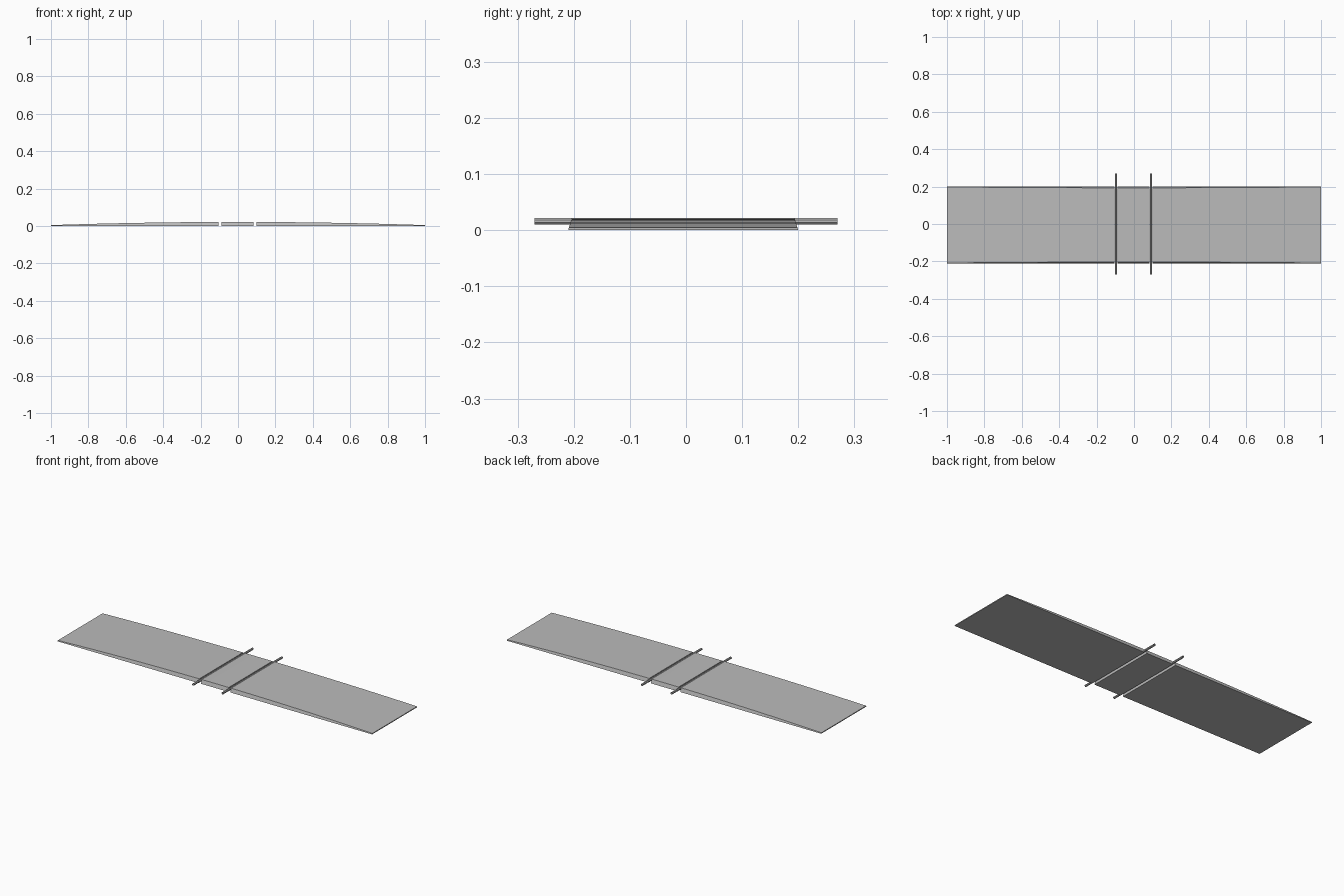
import bpy, math

cube = bpy.data.objects.get("Cube")
if cube:
    bpy.data.objects.remove(cube, do_unlink=True)

grey = bpy.data.materials.new("light grey")
grey.use_nodes = True
grey.diffuse_color = (0.5, 0.5, 0.5, 1)
grey.node_tree.nodes["Principled BSDF"].inputs["Base Color"].default_value = (0.5, 0.5, 0.5, 1)


def loft(name, rings, capped):
    """Join equal-sized closed rings of points into a skin."""
    n = len(rings[0])
    verts = [p for ring in rings for p in ring]
    faces = []
    for r in range(len(rings) - 1):
        for i in range(n):
            j = (i + 1) % n
            faces.append((r * n + i, r * n + j, (r + 1) * n + j, (r + 1) * n + i))
    if capped:
        faces.append(tuple(reversed(range(n))))
        faces.append(tuple(range(len(verts) - n, len(verts))))
    mesh = bpy.data.meshes.new(name)
    mesh.from_pydata(verts, [], faces)
    mesh.materials.append(grey)
    obj = bpy.data.objects.new(name, mesh)
    bpy.context.collection.objects.link(obj)
    bpy.ops.object.select_all(action='DESELECT')
    obj.select_set(True)
    bpy.context.view_layer.objects.active = obj
    bpy.ops.object.shade_smooth_by_angle(angle=math.radians(30))
    return obj


def panel(name, x0, x1, steps):
    """Slightly arched deck with flat underside and sloping long edges."""
    rings = []
    for k in range(steps + 1):
        x = x0 + (x1 - x0) * k / steps
        top = 0.022 - 0.017 * x * x
        lean = 0.3 * top
        rings.append([(x, -0.21, 0), (x, 0.2, 0),
                      (x, 0.2 - lean, top), (x, -0.21 + lean, top)])
    loft(name, rings, True)


def rail(name, x, r=0.0065, sides=8):
    """Open-ended tube lying across the deck."""
    angles = [math.tau * (i + 0.5) / sides for i in range(sides)]
    rings = [[(x + r * math.cos(a), y, 0.016 + r * math.sin(a)) for a in angles]
             for y in (0.27, -0.27)]
    loft(name, rings, False)


# Three deck panels, with a slot between each pair
panel("right_panel", -1, -0.104, 8)
panel("middle_panel", -0.088, 0.083, 2)
panel("left_panel", 0.099, 1, 8)

# Cross rails in the slots
rail("right_rail", -0.096)
rail("left_rail", 0.091)
